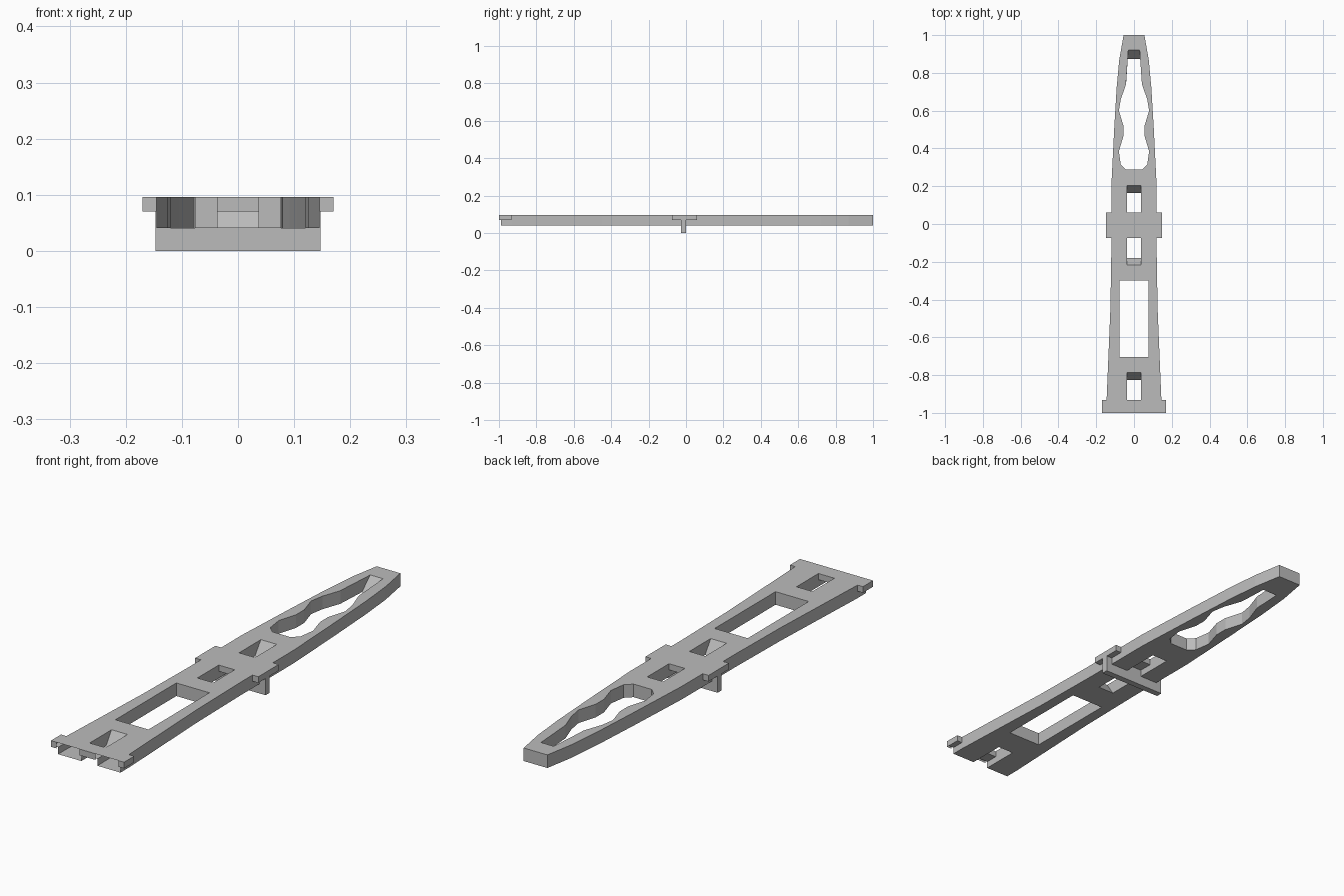
import bpy
import bmesh
from mathutils import Vector

cube = bpy.data.objects.get("Cube")
if cube:
    bpy.data.objects.remove(cube, do_unlink=True)

BOTTOM, TOP, LIP = 0.041, 0.096, 0.07
SLOT, ROOT = 0.037, 0.145

grey = bpy.data.materials.new("plain grey")
grey.use_nodes = True
grey.diffuse_color = (0.5, 0.5, 0.5, 1)
grey.node_tree.nodes["Principled BSDF"].inputs["Base Color"].default_value = (0.5, 0.5, 0.5, 1)


def prism(name, low, high, z0, z1):
    """Solid between two matching loops of (x, y) points."""
    bm = bmesh.new()
    a = [bm.verts.new((x, y, z0)) for x, y in low]
    b = [bm.verts.new((x, y, z1)) for x, y in high]
    bm.faces.new(a)
    bm.faces.new(b)
    for i in range(len(a)):
        j = (i + 1) % len(a)
        bm.faces.new((a[i], a[j], b[j], b[i]))
    bmesh.ops.recalc_face_normals(bm, faces=bm.faces)
    mesh = bpy.data.meshes.new(name)
    bm.to_mesh(mesh)
    bm.free()
    mesh.materials.append(grey)
    obj = bpy.data.objects.new(name, mesh)
    bpy.context.collection.objects.link(obj)
    return obj


def mirrored(half):
    """Close a right-hand half outline with its mirror image."""
    return half + [(-x, y) for x, y in reversed(half)]


def rect(w, y0, y1):
    return mirrored([(w, y0), (w, y1)])


def block(name, w, y0, y1, z0, z1):
    return prism(name, rect(w, y0, y1), rect(w, y0, y1), z0, z1)


def cutter(name, low, high):
    """Opening with loops given at the slab's faces, run on past them."""
    def at(t):
        return [tuple(Vector(p).lerp(Vector(q), t)) for p, q in zip(low, high)]
    extra = 0.4
    d = extra * (TOP - BOTTOM)
    return prism(name, at(-extra), at(1 + extra), BOTTOM - d, TOP + d)


def combine(target, tool, operation):
    mod = target.modifiers.new(tool.name, 'BOOLEAN')
    mod.operation = operation
    mod.solver = 'EXACT'
    mod.object = tool
    bpy.context.view_layer.objects.active = target
    bpy.ops.object.modifier_apply(modifier=mod.name)
    bpy.data.objects.remove(tool, do_unlink=True)


# Tapered slab
outline = mirrored([(ROOT, -1), (ROOT, -0.93), (0.125, -0.45), (0.12, -0.15),
                    (0.12, 0.2), (0.105, 0.5), (0.092, 0.72), (0.078, 0.87), (0.055, 1)])
body = prism("slotted_handle", outline, outline, BOTTOM, TOP)

# Openings with sloped ends
window = rect(0.077, -0.705, -0.3)
wavy = [(0.042, 0.288), (0.07, 0.315), (0.08, 0.385), (0.056, 0.465), (0.056, 0.52),
        (0.08, 0.6), (0.07, 0.66), (0.042, 0.74)]
openings = [
    ("front_slot", rect(SLOT, -1.05, -0.825), rect(SLOT, -1.05, -0.787)),
    ("middle_slot", rect(SLOT, -0.18, 0.165), rect(SLOT, -0.217, 0.205)),
    ("window", window, window),
    ("wavy_opening", mirrored(wavy + [(0.035, 0.873)]), mirrored(wavy + [(0.03, 0.922)])),
]
for name, low, high in openings:
    combine(body, cutter(name, low, high), 'DIFFERENCE')

# Cross bars and hanging fins
for part in (block("middle_bar", 0.147, -0.075, 0.06, LIP, TOP),
             block("middle_fin", 0.147, -0.027, 0, 0, LIP + 0.01),
             block("front_bar", 0.17, -1, -0.933, LIP, TOP),
             block("front_plate", 0.17, -1, -0.988, 0, LIP)):
    combine(body, part, 'UNION')

# Open the two hollow ends at the front
bm = bmesh.new()
bm.from_mesh(body.data)


def front_faces():
    return [f for f in bm.faces if all(v.co.y < -0.9995 for v in f.verts)]


cuts = [((x, 0, 0), (1, 0, 0)) for x in (-ROOT, -SLOT, SLOT, ROOT)]
cuts += [((0, 0, z), (0, 0, 1)) for z in (BOTTOM, LIP)]
for point, normal in cuts:
    faces = front_faces()
    geom = set(faces)
    for f in faces:
        geom.update(f.edges)
        geom.update(f.verts)
    bmesh.ops.bisect_plane(bm, geom=list(geom), dist=1e-5, plane_co=point, plane_no=normal)
ends = []
for f in front_faces():
    c = f.calc_center_bounds()
    if SLOT < abs(c.x) < ROOT and c.z > BOTTOM:
        ends.append(f)
bmesh.ops.delete(bm, geom=ends, context='FACES')
bm.to_mesh(body.data)
bm.free()
